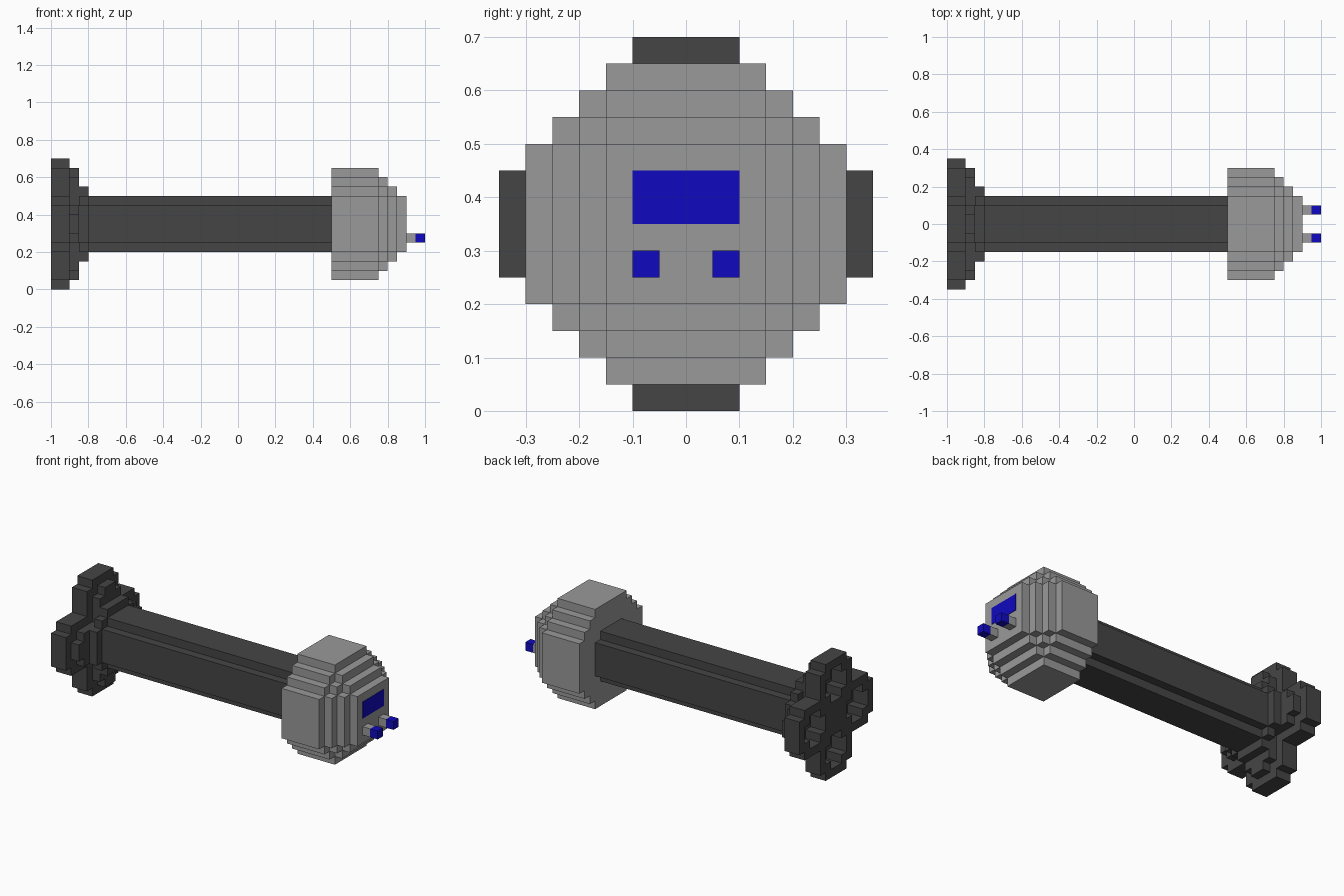
import bpy, bmesh

cube = bpy.data.objects.get("Cube")
if cube:
    bpy.data.objects.remove(cube, do_unlink=True)

ZC = 0.35   # height of the long axis
U = 0.05    # block size


def material(name, rgb):
    m = bpy.data.materials.new(name)
    m.use_nodes = True
    col = (*rgb, 1.0)
    m.diffuse_color = col
    m.node_tree.nodes["Principled BSDF"].inputs["Base Color"].default_value = col
    return m


DARK = material("dark_grey", (0.06, 0.06, 0.06))
GREY = material("light_grey", (0.32, 0.32, 0.32))
BLUE = material("blue", (0.005, 0.003, 0.52))


def stepped_outline(big, small):
    """Blocky circle: steps in units from (big, small) to (small, big), mirrored."""
    quad = []
    for i in range(big - small + 1):
        if i:
            quad.append((big - i, small + i - 1))
        quad.append((big - i, small + i))
    left = [(-y, z) for y, z in reversed(quad)]
    upper = quad + left
    return upper + [(-y, -z) for y, z in upper]


def prism(name, mat, x0, x1, outline, hole=None, centre=(0.0, ZC)):
    """Extrude an outline, optionally with a hole, along x."""
    bm = bmesh.new()
    edges = []
    for loop in filter(None, (outline, hole)):
        vs = [bm.verts.new((x0, centre[0] + y * U, centre[1] + z * U)) for y, z in loop]
        edges += [bm.edges.new((vs[i - 1], vs[i])) for i in range(len(vs))]
    bmesh.ops.triangle_fill(bm, use_beauty=True, edges=edges)
    ext = bmesh.ops.extrude_face_region(bm, geom=bm.faces[:], use_keep_orig=True)
    moved = [g for g in ext["geom"] if isinstance(g, bmesh.types.BMVert)]
    bmesh.ops.translate(bm, verts=moved, vec=(x1 - x0, 0, 0))
    bmesh.ops.recalc_face_normals(bm, faces=bm.faces[:])
    me = bpy.data.meshes.new(name)
    bm.to_mesh(me)
    bm.free()
    me.materials.append(mat)
    ob = bpy.data.objects.new(name, me)
    bpy.context.collection.objects.link(ob)
    return ob


def box(name, mat, x, y, z):
    """Box from min/max pairs."""
    cy, cz = sum(y) / 2, sum(z) / 2
    hy, hz = (y[1] - y[0]) / 2 / U, (z[1] - z[0]) / 2 / U
    rect = [(hy, hz), (-hy, hz), (-hy, -hz), (hy, -hz)]
    return prism(name, mat, x[0], x[1], rect, centre=(cy, cz))


# Long shaft and the collar at its tail
prism("shaft", DARK, -0.9, 0.5, stepped_outline(3, 2))
prism("tail_collar", DARK, -0.85, -0.8, stepped_outline(4, 2))
box("tail_hub", DARK, (-1.0, -0.9), (-0.1, 0.1), (ZC - 0.1, ZC + 0.1))

# Four hollow nozzles around the tail
for side, dy, dz in (("top", 0, 1), ("bottom", 0, -1), ("front", -1, 0), ("back", 1, 0)):
    c = (dy * 0.2, ZC + dz * 0.2)
    prism(side + "_nozzle_ring", DARK, -1.0, -0.9,
          stepped_outline(3, 2), stepped_outline(2, 1), c)
    prism(side + "_nozzle_cap", DARK, -0.9, -0.85, stepped_outline(2, 1), centre=c)

# Rounded head made of shrinking layers
layers = ((0.5, 0.75, 6), (0.75, 0.8, 5), (0.8, 0.85, 4), (0.85, 0.9, 3))
for i, (x0, x1, r) in enumerate(layers):
    prism(f"head_layer_{i + 1}", GREY, x0, x1, stepped_outline(r, 3))

# Window on the head's end face
box("window", BLUE, (0.898, 0.902), (-0.1, 0.1), (0.35, 0.45))

# Pair of prongs with blue tips
for side, y in (("front", -0.075), ("back", 0.075)):
    ys, zs = (y - 0.025, y + 0.025), (0.25, 0.30)
    box(side + "_prong", GREY, (0.9, 0.95), ys, zs)
    box(side + "_prong_tip", BLUE, (0.95, 1.0), ys, zs)
